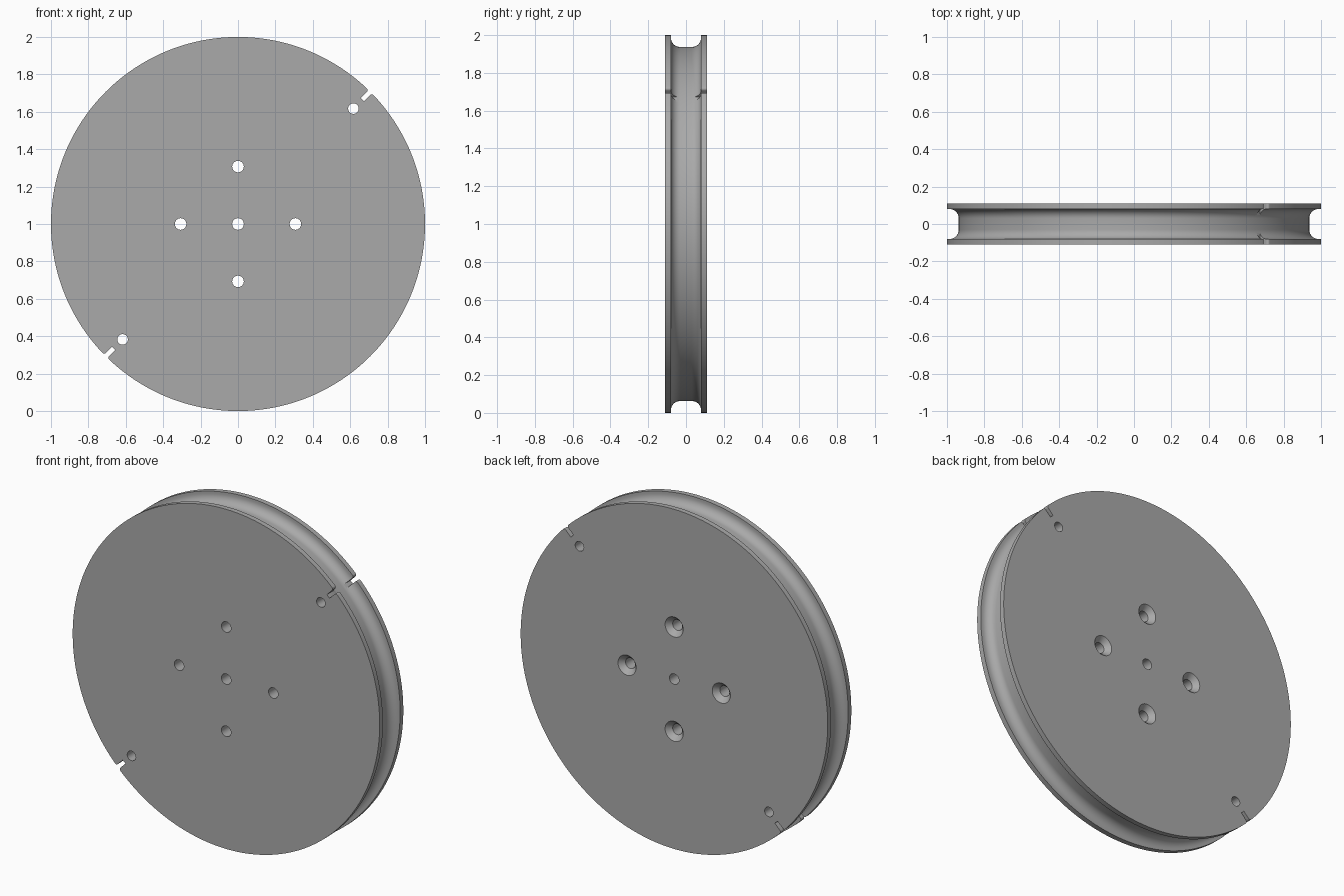
import bpy, bmesh, math
from mathutils import Matrix, Vector

if "Cube" in bpy.data.objects:
    bpy.data.objects.remove(bpy.data.objects["Cube"])

HALF = 0.11      # half thickness of the wheel
SEG = 192        # steps around the rim
C = Vector((0, 0, 1))

grey = bpy.data.materials.new("grey")
grey.diffuse_color = (0.4, 0.4, 0.4, 1)
grey.use_nodes = True
grey.node_tree.nodes["Principled BSDF"].inputs["Base Color"].default_value = grey.diffuse_color


def make_object(name, bm):
    bmesh.ops.recalc_face_normals(bm, faces=bm.faces)
    mesh = bpy.data.meshes.new(name)
    bm.to_mesh(mesh)
    bm.free()
    obj = bpy.data.objects.new(name, mesh)
    bpy.context.collection.objects.link(obj)
    mesh.materials.append(grey)
    return obj


def lathe(bm, profile, x, z, steps):
    """Solid of revolution about a y-parallel axis; profile is (radius, y)."""
    rings = []
    for r, y in profile:
        rings.append([bm.verts.new((x + r * math.cos(2 * math.pi * i / steps), y,
                                    z + r * math.sin(2 * math.pi * i / steps)))
                      for i in range(steps)])
    for a, b in zip(rings, rings[1:]):
        for i in range(steps):
            j = (i + 1) % steps
            bm.faces.new((a[i], a[j], b[j], b[i]))
    bm.faces.new(rings[0])
    bm.faces.new(rings[-1])


def prism(bm, outline, matrix):
    """Extrude an (along, across) outline through the wheel thickness."""
    ends = [[bm.verts.new(matrix @ Vector((u, y, v))) for u, v in outline]
            for y in (-0.2, 0.2)]
    bm.faces.new(ends[0])
    bm.faces.new(ends[1])
    for i in range(len(outline)):
        j = (i + 1) % len(outline)
        bm.faces.new((ends[0][i], ends[0][j], ends[1][j], ends[1][i]))


# Grooved wheel: flat flanges with a filleted channel round the rim
FLOOR, WALL, FILLET = 0.937, 0.08, 0.05
half = [(1.0, -HALF), (1.0, -WALL)]
for i in range(11):
    a = math.pi / 2 * i / 10
    half.append((FLOOR + FILLET * (1 - math.sin(a)),
                 -WALL + FILLET * (1 - math.cos(a))))
bm = bmesh.new()
lathe(bm, half + [(r, -y) for r, y in reversed(half)], 0, 1, SEG)
wheel = make_object("grooved_wheel", bm)

# Hole cutters: plain bores, and four screw holes countersunk at the back
bm = bmesh.new()
lathe(bm, [(0.031, -0.2), (0.031, 0.2)], 0, 1, 40)
for s in (-1, 1):
    lathe(bm, [(0.028, -0.2), (0.028, 0.2)], 0.617 * s, 1 + 0.617 * s, 40)
sink = [(0.031, -0.2), (0.031, HALF - 0.03), (0.059, HALF), (0.059, 0.2)]
for i in range(4):
    a = i * math.pi / 2
    lathe(bm, sink, 0.307 * math.cos(a), 1 + 0.307 * math.sin(a), 40)

# Slot cutters: narrow notches with rounded mouths on the diagonal
W, R = 0.012, 0.014
side = [(0.94, W)]
for i in range(7):
    a = math.pi / 2 * i / 6
    side.append((1.0 - R + R * math.sin(a), W + R * (1 - math.cos(a))))
side.append((1.05, W + R))
outline = side + [(u, -v) for u, v in reversed(side)]
for angle in (45, 225):
    prism(bm, outline, Matrix.Translation(C) @ Matrix.Rotation(-math.radians(angle), 4, 'Y'))
cutter = make_object("hole_and_slot_cutter", bm)
cutter.hide_render = True

# Cut the wheel, then smooth the curved faces
mod = wheel.modifiers.new("holes", 'BOOLEAN')
mod.operation = 'DIFFERENCE'
mod.solver = 'EXACT'
mod.object = cutter
bpy.context.view_layer.objects.active = wheel
wheel.select_set(True)
bpy.ops.object.modifier_apply(modifier=mod.name)
bpy.data.objects.remove(cutter, do_unlink=True)
bpy.ops.object.shade_smooth_by_angle(angle=math.radians(30))
